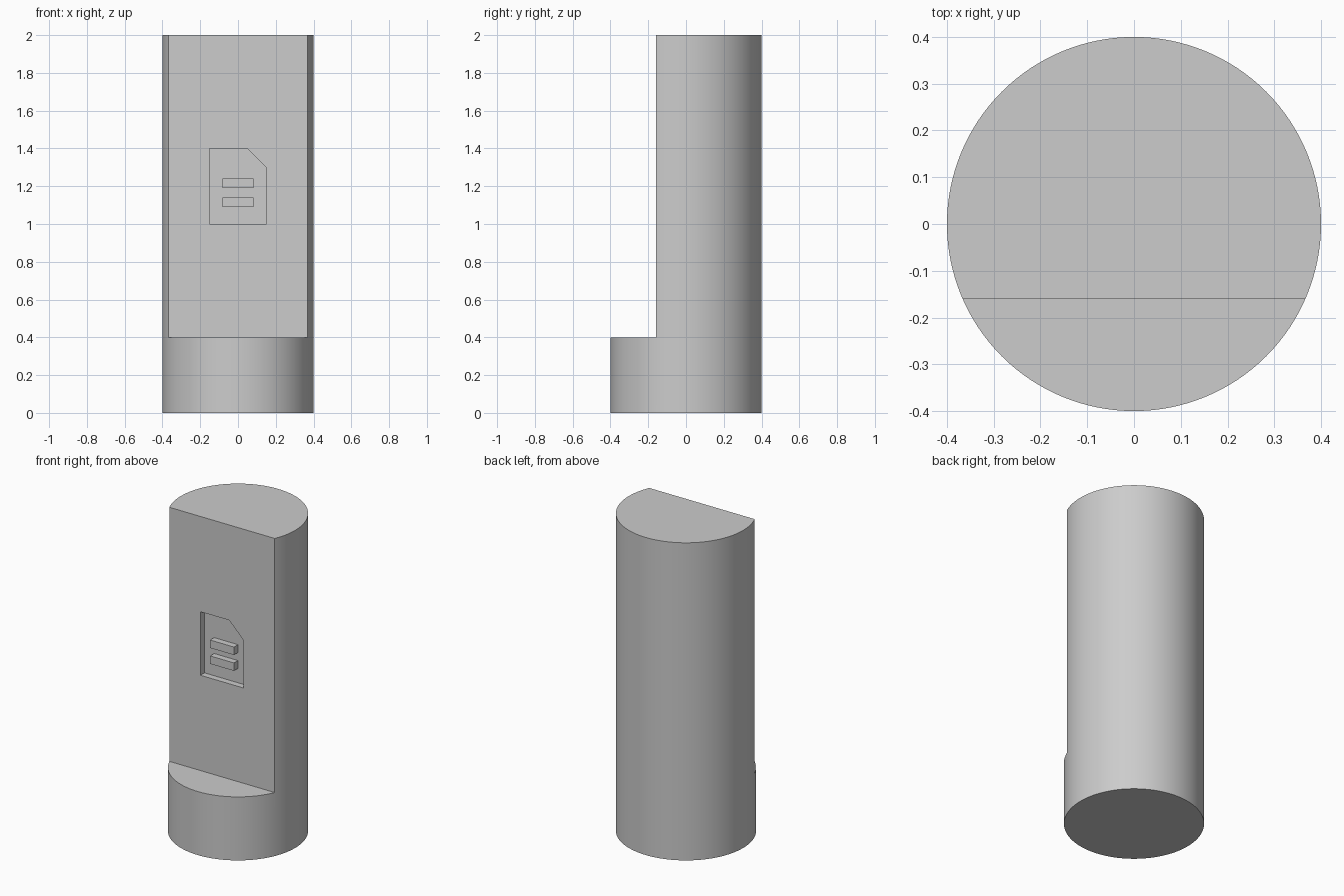
import bpy
import bmesh
import math

cube = bpy.data.objects.get("Cube")
if cube:
    bpy.data.objects.remove(cube, do_unlink=True)

RADIUS, HEIGHT, BASE_TOP = 0.4, 2.0, 0.4
FLAT_Y = -0.159          # front plane of the cut-away body
RECESS_DEPTH = 0.04
FLOOR_Y = FLAT_Y + RECESS_DEPTH

grey = bpy.data.materials.new("plain grey")
grey.use_nodes = True
grey.diffuse_color = (0.604, 0.604, 0.604, 1)
grey.node_tree.nodes["Principled BSDF"].inputs["Base Color"].default_value = grey.diffuse_color


def prism(name, outline, y0, y1):
    """Extrude an x-z outline from y0 back to y1."""
    bm = bmesh.new()
    face = bm.faces.new([bm.verts.new((x, y0, z)) for x, z in outline])
    extruded = bmesh.ops.extrude_face_region(bm, geom=[face])["geom"]
    verts = [v for v in extruded if isinstance(v, bmesh.types.BMVert)]
    bmesh.ops.translate(bm, verts=verts, vec=(0, y1 - y0, 0))
    bmesh.ops.recalc_face_normals(bm, faces=bm.faces)
    mesh = bpy.data.meshes.new(name)
    bm.to_mesh(mesh)
    bm.free()
    mesh.materials.append(grey)
    obj = bpy.data.objects.new(name, mesh)
    bpy.context.collection.objects.link(obj)
    return obj


def rectangle(x0, x1, z0, z1):
    return [(x0, z0), (x1, z0), (x1, z1), (x0, z1)]


def cut(target, cutter):
    mod = target.modifiers.new("cut", 'BOOLEAN')
    mod.operation, mod.solver, mod.object = 'DIFFERENCE', 'EXACT', cutter
    bpy.context.view_layer.objects.active = target
    bpy.ops.object.modifier_apply(modifier=mod.name)
    bpy.data.objects.remove(cutter, do_unlink=True)


# Round column
bpy.ops.mesh.primitive_cylinder_add(vertices=128, radius=RADIUS, depth=HEIGHT,
                                    location=(0, 0, HEIGHT / 2))
column = bpy.context.object
column.name = "column"
column.data.materials.append(grey)

# Flat front above the full round base
cut(column, prism("front_cutter", rectangle(-1, 1, BASE_TOP, 3), -1, FLAT_Y))

# Sheet-shaped recess with a clipped corner
sheet = [(-0.15, 1.0), (0.15, 1.0), (0.15, 1.3), (0.05, 1.4), (-0.15, 1.4)]
cut(column, prism("recess_cutter", sheet, FLAT_Y - 0.1, FLOOR_Y))

bpy.ops.object.select_all(action='DESELECT')
column.select_set(True)
bpy.context.view_layer.objects.active = column
bpy.ops.object.shade_smooth_by_angle(angle=math.radians(30))

# Two raised bars standing in the recess, level with the flat front
for name, z in (("lower_bar", 1.09), ("upper_bar", 1.19)):
    prism(name, rectangle(-0.083, 0.083, z, z + 0.05), FLAT_Y, FLOOR_Y)
